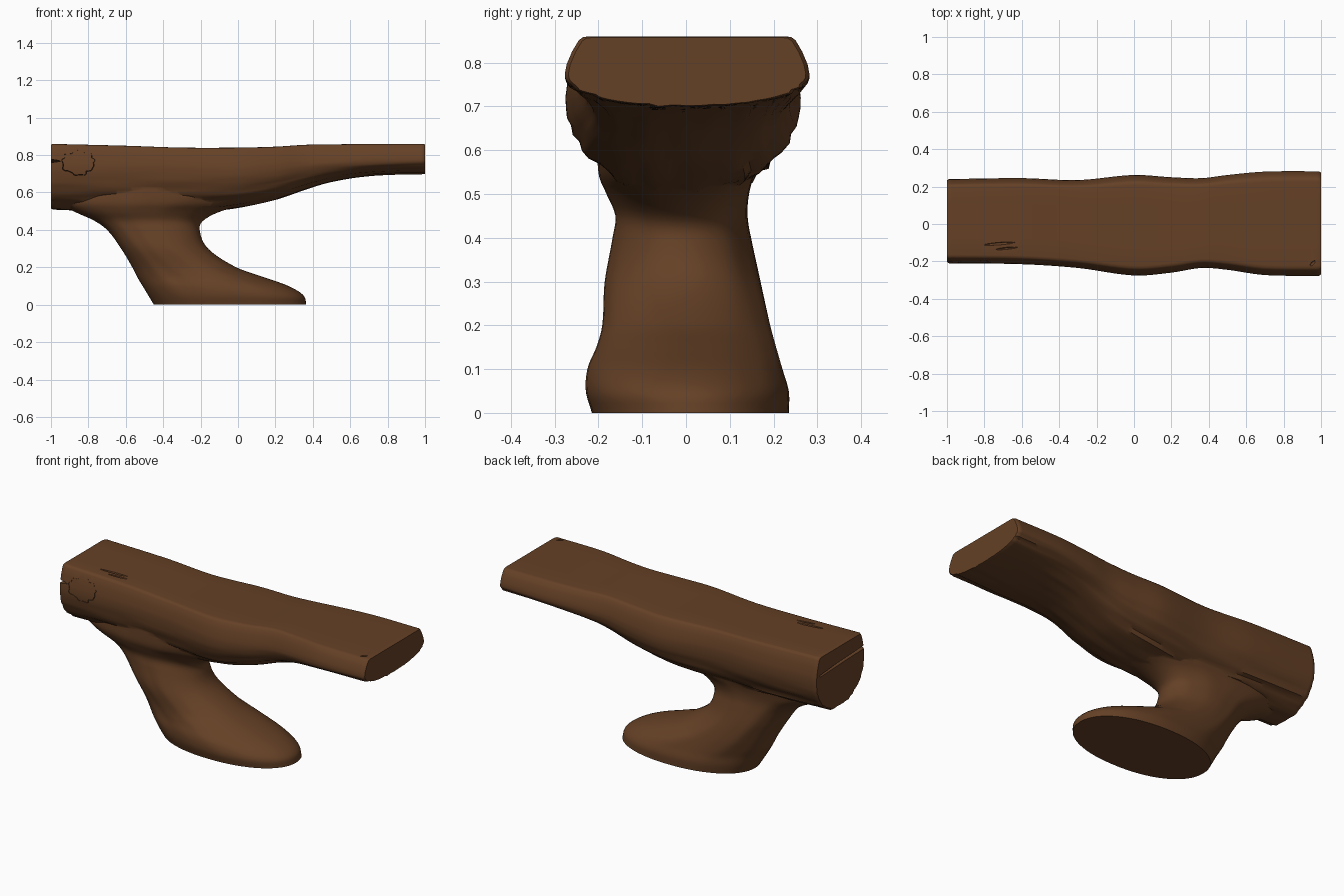
import bpy, bmesh, math
from mathutils import Vector, noise

cube = bpy.data.objects.get("Cube")
if cube:
    bpy.data.objects.remove(cube, do_unlink=True)

wood = bpy.data.materials.new("brown wood")
wood.use_nodes = True
wood.diffuse_color = (0.13, 0.052, 0.019, 1)
wood.node_tree.nodes["Principled BSDF"].inputs["Base Color"].default_value = wood.diffuse_color


def sample(rows, key):
    """Smoothly interpolate a table whose first column is the key."""
    i = 0
    while i < len(rows) - 2 and key > rows[i + 1][0]:
        i += 1
    a, b = rows[i], rows[i + 1]
    before, after = rows[max(i - 1, 0)], rows[min(i + 2, len(rows) - 1)]
    span = b[0] - a[0]
    t = min(max((key - a[0]) / span, 0), 1)
    out = []
    for c in range(1, len(a)):
        m0 = (b[c] - before[c]) / (b[0] - before[0]) * span
        m1 = (after[c] - a[c]) / (after[0] - a[0]) * span
        d = b[c] - a[c]
        out.append(a[c] + t * (m0 + t * (3 * d - 2 * m0 - m1 + t * (m0 + m1 - 2 * d))))
    return out


def make_object(name, bm):
    bmesh.ops.recalc_face_normals(bm, faces=bm.faces)
    mesh = bpy.data.meshes.new(name)
    bm.to_mesh(mesh)
    bm.free()
    mesh.materials.append(wood)
    obj = bpy.data.objects.new(name, mesh)
    bpy.context.collection.objects.link(obj)
    return obj


def loft(name, rings):
    bm = bmesh.new()
    loops = [[bm.verts.new(p) for p in ring] for ring in rings]
    n = len(loops[0])
    for a, b in zip(loops, loops[1:]):
        for i in range(n):
            j = (i + 1) % n
            bm.faces.new((a[i], a[j], b[j], b[i]))
    bm.faces.new(loops[0])
    bm.faces.new(loops[-1])
    return make_object(name, bm)


def combine(target, tool, operation):
    mod = target.modifiers.new(operation.lower(), "BOOLEAN")
    mod.operation, mod.object, mod.solver = operation, tool, "EXACT"
    bpy.context.view_layer.objects.active = target
    bpy.ops.object.modifier_apply(modifier=mod.name)
    bpy.data.objects.remove(tool, do_unlink=True)


def grain(x, y, z, amount):
    return amount * noise.noise(Vector((x * 3, y * 12, z * 12)))


# Log beam: x, front y, back y, underside z, top z, height of widest line
LOG = [(-1, -.21, .24, .51, .86, .73), (-.6, -.215, .245, .5, .85, .73),
       (-.3, -.235, .235, .49, .84, .73), (0, -.275, .262, .52, .84, .72),
       (.2, -.26, .25, .56, .845, .73), (.36, -.235, .245, .615, .855, .75),
       (.5, -.245, .262, .658, .857, .76), (.7, -.273, .28, .688, .86, .77),
       (1, -.277, .282, .7, .86, .775)]
SHOULDER = [(.985, .25), (.94, .6), (.885, .9), (.85, .98), (.8, 1), (.4, 1)]


def log_ring(x, inset):
    y0, y1, zb, zt, zm = sample(LOG, x)
    cy, half = (y0 + y1) / 2, (y1 - y0) / 2
    outline = SHOULDER + [(-u, v) for u, v in reversed(SHOULDER)]
    ring = [(u * half, v * (zt - zm)) for u, v in outline]
    for i in range(33):
        a = math.pi * i / 32
        c, s = math.cos(a), math.sin(a)
        k = 1 + grain(x, c, s, .07) * s
        ring.append((-math.copysign(abs(c) ** .9, c) * half * k, -s ** .9 * (zm - zb) * k))
    return [(x, cy + u * inset, zm + v * inset) for u, v in ring]


steps = 80
xs = [-1 + 2 * i / steps for i in range(steps + 1)]
xs = [-1, -.99] + xs[1:-1] + [.99, 1]
log = loft("log_bench", [log_ring(x, .97 if abs(x) == 1 else 1) for x in xs])

# Slanting leg: height, left x, right x, front y, back y
LEG = [(0, -.45, .365, -.215, .235), (.05, -.48, .35, -.228, .235),
       (.1, -.51, .27, -.222, .22), (.15, -.54, .13, -.2, .205),
       (.2, -.565, -.01, -.187, .192), (.3, -.625, -.16, -.183, .17),
       (.4, -.7, -.205, -.165, .15), (.45, -.77, -.185, -.158, .143),
       (.5, -.88, -.09, -.178, .147), (.54, -.94, .06, -.195, .158),
       (.6, -.96, .2, -.2, .18), (.66, -.96, .25, -.2, .18)]


def leg_ring(z):
    x0, x1, y0, y1 = sample(LEG, z)
    ring = []
    for i in range(64):
        a = math.tau * i / 64
        c, s = math.cos(a), math.sin(a)
        k = 1 + noise.noise(Vector((c * 3, s * 3, z * 3))) * .05 * min(z * 8, 1) * abs(s)
        ring.append(((x0 + x1) / 2 + math.copysign(abs(c) ** .93, c) * (x1 - x0) / 2,
                     (y0 + y1) / 2 + math.copysign(abs(s) ** .93, s) * (y1 - y0) / 2 * k, z))
    return ring


leg = loft("leg", [leg_ring(.66 * i / 60) for i in range(61)])
combine(log, leg, "UNION")

# Split in the end grain, deeper toward the front
bm = bmesh.new()
crack = []
for y, depth, z in ((-.4, .07, .775), (.2, .012, .75)):
    crack.append([bm.verts.new(p) for p in ((-1.02, y, z + .014), (-1.02, y, z - .014), (-1 + depth, y, z))])
for i in range(3):
    j = (i + 1) % 3
    bm.faces.new((crack[0][i], crack[0][j], crack[1][j], crack[1][i]))
for end in crack:
    bm.faces.new(end)
combine(log, make_object("end_split", bm), "DIFFERENCE")

# Ragged groove around the sawn-off knot on the front
knot = []
for i in range(48):
    a = math.tau * i / 48
    r = .078 + .022 * noise.noise(Vector((math.cos(a) * 3, math.sin(a) * 3, 5)))
    knot.append([(-.855 + math.cos(a) * (r + u) * 1.05, y, .76 + math.sin(a) * (r + u) * .85)
                 for u, y in ((-.005, -.26), (.005, -.26), (0, -.19))])
bm = bmesh.new()
loops = [[bm.verts.new(p) for p in section] for section in knot]
for a, b in zip(loops, loops[1:] + loops[:1]):
    for i in range(3):
        j = (i + 1) % 3
        bm.faces.new((a[i], a[j], b[j], b[i]))
combine(log, make_object("knot_groove", bm), "DIFFERENCE")

# Shallow checks and a small pit in the seat surface
for x, y, length, width in ((-.72, -.105, .09, .007), (-.68, -.13, .06, .006), (.955, -.21, .014, .01)):
    bm = bmesh.new()
    bmesh.ops.create_uvsphere(bm, u_segments=16, v_segments=8, radius=1)
    top = sample(LOG, x)[3]
    for v in bm.verts:
        v.co = (x + v.co.x * length, y + v.co.y * width + v.co.x * width, top + v.co.z * .008)
    combine(log, make_object("check", bm), "DIFFERENCE")

bpy.ops.object.select_all(action="DESELECT")
log.select_set(True)
bpy.context.view_layer.objects.active = log
bpy.ops.object.shade_smooth_by_angle(angle=math.radians(40))
